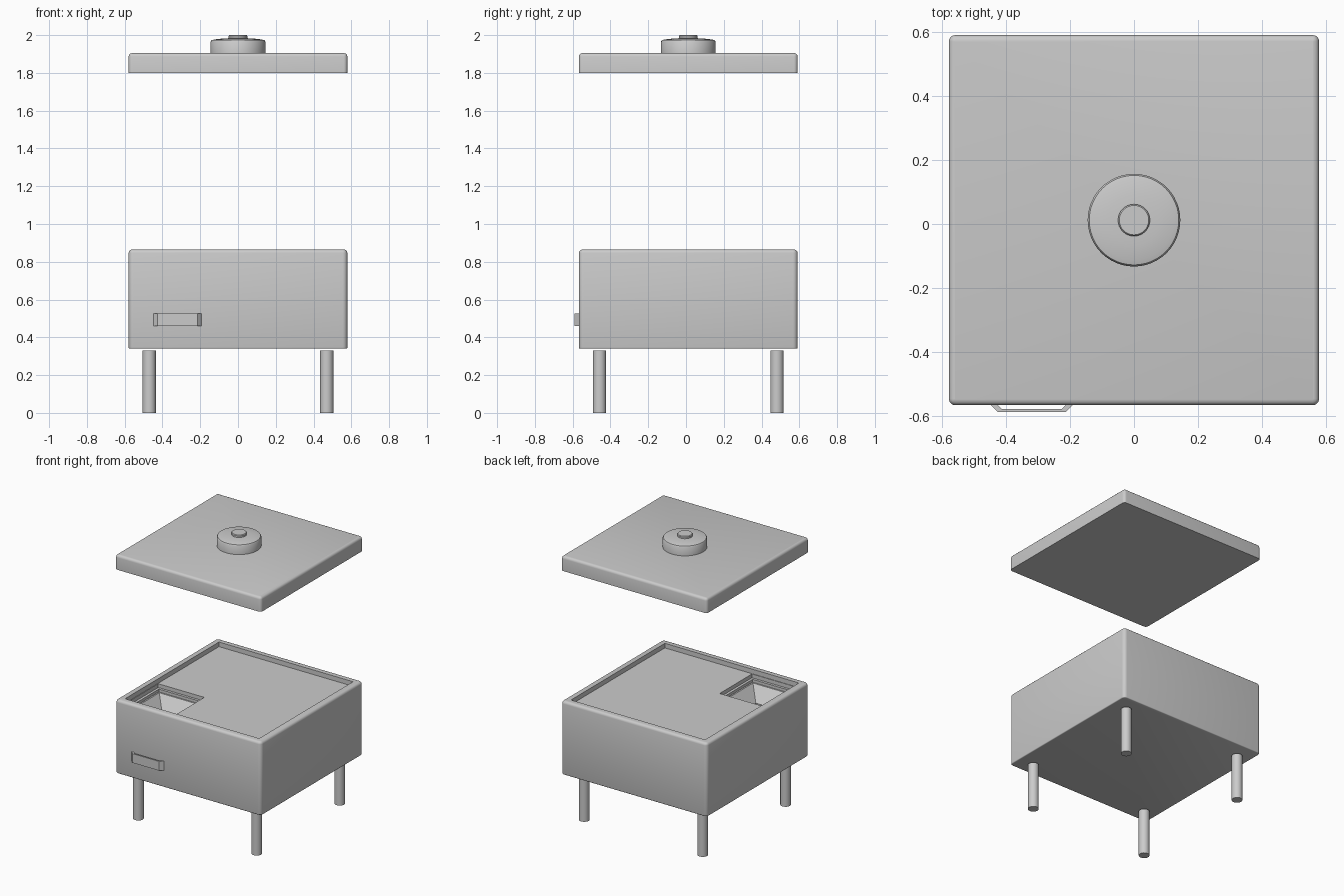
import bpy, bmesh
from math import radians

cube = bpy.data.objects.get("Cube")
if cube:
    bpy.data.objects.remove(cube, do_unlink=True)

HALF = 0.579      # half width of body and lid
CY = 0.012        # the handle sticks out in front, so the body sits back a little

grey = bpy.data.materials.new("plain grey")
grey.use_nodes = True
colour = (0.6, 0.6, 0.6, 1)
grey.diffuse_color = colour
grey.node_tree.nodes["Principled BSDF"].inputs["Base Color"].default_value = colour


def finish(name, bm):
    bmesh.ops.recalc_face_normals(bm, faces=bm.faces[:])
    mesh = bpy.data.meshes.new(name)
    bm.to_mesh(mesh)
    bm.free()
    mesh.materials.append(grey)
    obj = bpy.data.objects.new(name, mesh)
    bpy.context.collection.objects.link(obj)
    return obj


def select(obj):
    bpy.ops.object.select_all(action='DESELECT')
    obj.select_set(True)
    bpy.context.view_layer.objects.active = obj


def smooth(obj):
    select(obj)
    bpy.ops.object.shade_smooth_by_angle(angle=radians(35))


def square_loft(name, cx, cy, rings):
    """Stack of squares given as (half width, height), skinned and capped."""
    bm = bmesh.new()
    loops = [[bm.verts.new((cx + sx * h, cy + sy * h, z))
              for sx, sy in ((-1, -1), (1, -1), (1, 1), (-1, 1))] for h, z in rings]
    for a, b in zip(loops, loops[1:]):
        for i in range(4):
            j = (i + 1) % 4
            bm.faces.new((a[i], a[j], b[j], b[i]))
    bm.faces.new(loops[0])
    bm.faces.new(loops[-1])
    return finish(name, bm)


def rounded_block(name, z0, z1, radius, chamfer, both_ends=False):
    """Square block with rounded upright corners and softened top edges."""
    obj = square_loft(name, 0, CY, [(HALF, z0), (HALF, z1)])
    bm = bmesh.new()
    bm.from_mesh(obj.data)
    upright = [e for e in bm.edges if abs(e.verts[0].co.z - e.verts[1].co.z) > 0.01]
    bmesh.ops.bevel(bm, geom=upright, offset=radius, segments=5, profile=0.5, affect='EDGES')
    ends = [z1, z0] if both_ends else [z1]
    for n, z in enumerate(ends):
        rim = [e for e in bm.edges if all(abs(v.co.z - z) < 1e-4 for v in e.verts)]
        bmesh.ops.bevel(bm, geom=rim, offset=chamfer if n == 0 else 0.006,
                        segments=3, profile=0.5, affect='EDGES')
    bm.to_mesh(obj.data)
    bm.free()
    return obj


def cut(obj, cutter):
    mod = obj.modifiers.new("cut", 'BOOLEAN')
    mod.operation = 'DIFFERENCE'
    mod.solver = 'EXACT'
    mod.object = cutter
    select(obj)
    bpy.ops.object.modifier_apply(modifier=mod.name)
    bpy.data.objects.remove(cutter, do_unlink=True)


def lathe(name, x, y, profile, steps=40):
    """Turned solid from (radius, height) points, capped at both ends."""
    bm = bmesh.new()
    verts = [bm.verts.new((r, 0, z)) for r, z in profile]
    edges = [bm.edges.new(pair) for pair in zip(verts, verts[1:])]
    bmesh.ops.spin(bm, geom=verts + edges, cent=(0, 0, 0), axis=(0, 0, 1),
                   angle=radians(360), steps=steps)
    bmesh.ops.remove_doubles(bm, verts=bm.verts[:], dist=1e-5)
    bmesh.ops.holes_fill(bm, edges=[e for e in bm.edges if e.is_boundary], sides=0)
    bmesh.ops.translate(bm, verts=bm.verts[:], vec=(x, y, 0))
    obj = finish(name, bm)
    smooth(obj)
    return obj


# Body with a shallow tray top and a funnel compartment in one corner
body = rounded_block("body", 0.34, 0.865, 0.025, 0.018, both_ends=True)
cut(body, square_loft("tray_cutter", 0, CY, [(0.532, 0.832), (0.532, 0.95)]))
cut(body, square_loft("funnel_cutter", -0.345, CY - 0.345,
                      [(0.08, 0.42), (0.08, 0.69), (0.155, 0.785),
                       (0.165, 0.785), (0.165, 0.805), (0.183, 0.805), (0.183, 0.85)]))
smooth(body)

# Raised lid
lid = rounded_block("lid", 1.8, 1.905, 0.02, 0.018)
smooth(lid)

# Round knob with a small button on top
lathe("lid_knob", 0, CY, [(0.145, 1.9), (0.145, 1.965), (0.14, 1.973), (0.125, 1.977),
                          (0.08, 1.982), (0.04, 1.984)], 48)
lathe("knob_button", 0, CY, [(0.05, 1.97), (0.05, 1.995), (0.046, 2.0)], 32)

# Four round legs
for side, sx in (("right", -1), ("left", 1)):
    for end, sy in (("front", -1), ("back", 1)):
        lathe(f"{end}_{side}_leg", sx * 0.47, CY + sy * 0.47, [(0.035, 0), (0.035, 0.33)], 32)

# Strap handle on the front
front = CY - HALF
outer = [(0.13, 0.002), (0.105, -0.022)]
inner = [(0.093, -0.012), (0.108, 0.002)]
half_profile = outer + inner
bm = bmesh.new()
sections = [[[bm.verts.new((-0.32 + s * x, front + y, z)) for x, y in half_profile]
             for s in (-1, 1)] for z in (0.46, 0.526)]
for left, right in sections:
    bm.faces.new(left)
    bm.faces.new(right)
    bm.faces.new((left[1], left[2], right[2], right[1]))
(low_l, low_r), (top_l, top_r) = sections
for low, top in ((low_l, top_l), (low_r, top_r)):
    for i in (0, 2, 3):
        j = (i + 1) % 4
        bm.faces.new((low[i], low[j], top[j], top[i]))
for i in (1, 2):
    bm.faces.new((low_l[i], low_r[i], top_r[i], top_l[i]))
finish("front_handle", bm)
